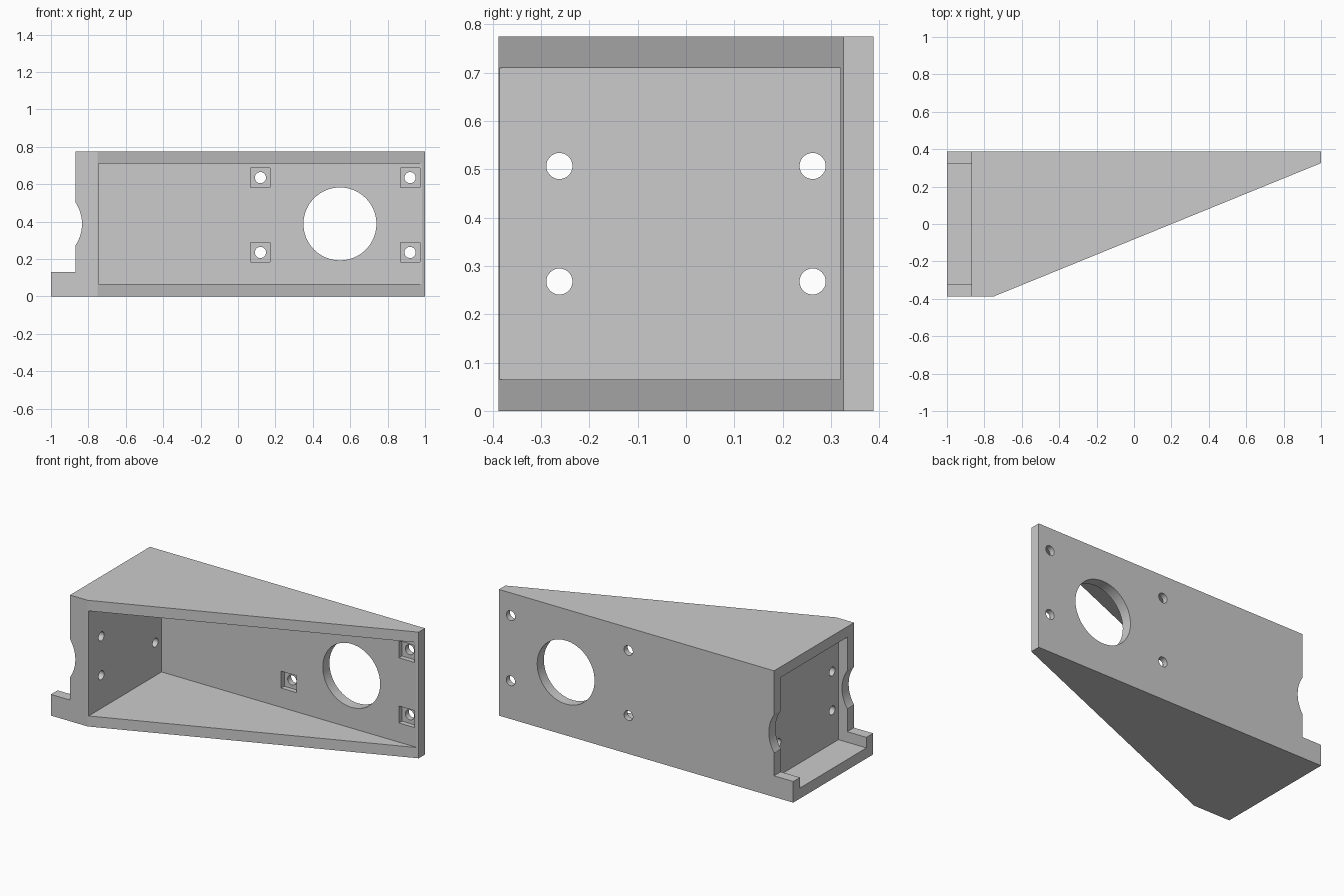
import bpy, bmesh, math
from mathutils import Matrix, Vector

if "Cube" in bpy.data.objects:
    bpy.data.objects.remove(bpy.data.objects["Cube"])

H = 0.775      # overall height
Y = H / 2      # half depth
W = 0.065      # wall thickness
IN = Y - W     # inner half depth


def make(name, bm):
    bmesh.ops.recalc_face_normals(bm, faces=bm.faces)
    me = bpy.data.meshes.new(name)
    bm.to_mesh(me)
    bm.free()
    ob = bpy.data.objects.new(name, me)
    bpy.context.collection.objects.link(ob)
    return ob


def cut(target, cutter):
    cutter.hide_render = True
    mod = target.modifiers.new("cut", 'BOOLEAN')
    mod.operation = 'DIFFERENCE'
    mod.solver = 'EXACT'
    mod.object = cutter
    bpy.context.view_layer.objects.active = target
    bpy.ops.object.modifier_apply(modifier=mod.name)
    bpy.data.objects.remove(cutter, do_unlink=True)


def box(lo, hi):
    lo, hi = Vector(lo), Vector(hi)
    bm = bmesh.new()
    m = Matrix.Translation((lo + hi) / 2) @ Matrix.Diagonal((*(hi - lo), 1))
    bmesh.ops.create_cube(bm, size=1, matrix=m)
    return make("box_cutter", bm)


def rod(center, r, length, axis, seg=32):
    bm = bmesh.new()
    rot = Matrix.Rotation(math.pi / 2, 4, 'X' if axis == 'Y' else 'Y')
    bmesh.ops.create_cone(bm, cap_ends=True, segments=seg, radius1=r, radius2=r,
                          depth=length, matrix=Matrix.Translation(center) @ rot)
    return make("rod_cutter", bm)


# Wedge body from the top outline
bm = bmesh.new()
outline = [(-1, -Y), (-0.75, -Y), (1, IN + 0.003), (1, Y), (-1, Y)]
face = bm.faces.new([bm.verts.new((x, y, 0)) for x, y in outline])
ext = bmesh.ops.extrude_face_region(bm, geom=[face])
bmesh.ops.translate(bm, vec=(0, 0, H),
                    verts=[v for v in ext["geom"] if isinstance(v, bmesh.types.BMVert)])
body = make("wedge_bracket", bm)

# Stepped end, end pocket and main cavity
cut(body, box((-1.2, -1, 0.13), (-0.87, 1, 1)))
cut(body, box((-1.2, -IN, W), (-0.81, IN, H - W)))
cut(body, box((-0.745, -1, W), (0.985, IN, H - W)))

# Rounded notches in both end lips
cut(body, rod((-1.04, 0, Y), 0.206, 2, 'Y', 64))

# Large opening in the back plate
cut(body, rod((0.545, Y, Y), 0.195, 0.4, 'Y', 64))

# Back plate screw holes with square nut recesses
for x in (0.12, 0.92):
    for z in (0.235, 0.635):
        s = 0.052
        cut(body, box((x - s, 0, z - s), (x + s, IN + 0.03, z + s)))
        cut(body, rod((x, Y, z), 0.03, 0.3, 'Y'))

# Bulkhead screw holes
for y in (-0.262, 0.262):
    for z in (0.268, 0.507):
        cut(body, rod((-0.78, y, z), 0.027, 0.15, 'X'))

bpy.ops.object.select_all(action='DESELECT')
body.select_set(True)
bpy.context.view_layer.objects.active = body
bpy.ops.object.shade_smooth_by_angle(angle=math.radians(20))
